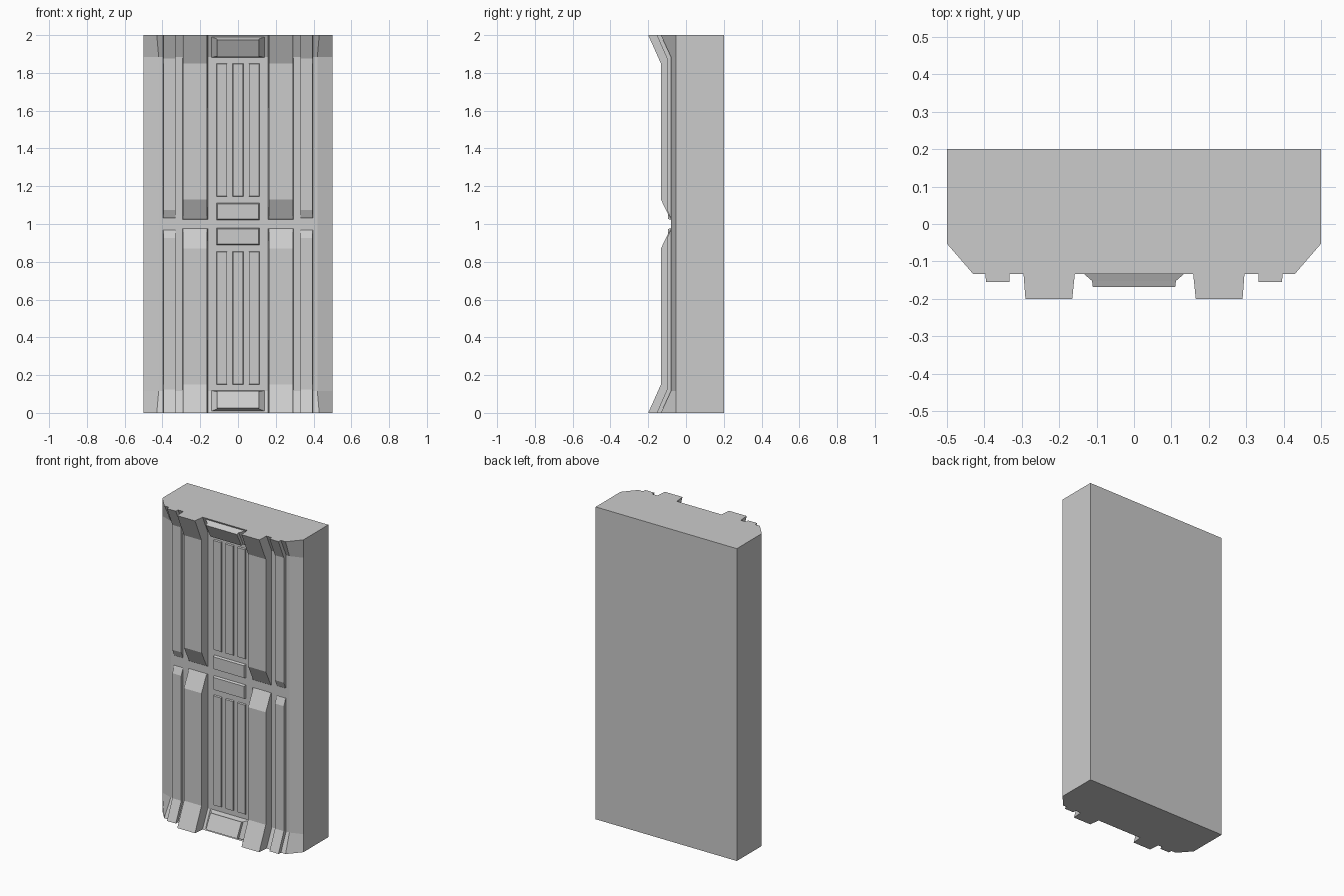
import bpy, bmesh

if "Cube" in bpy.data.objects:
    bpy.data.objects.remove(bpy.data.objects["Cube"])


def finish(name, bm):
    bmesh.ops.recalc_face_normals(bm, faces=bm.faces)
    mesh = bpy.data.meshes.new(name)
    bm.to_mesh(mesh)
    bm.free()
    obj = bpy.data.objects.new(name, mesh)
    bpy.context.collection.objects.link(obj)
    return obj


def loft(bm, rings):
    """Join equal-length closed rings and cap both ends."""
    loops = [[bm.verts.new(p) for p in ring] for ring in rings]
    n = len(loops[0])
    for a, b in zip(loops, loops[1:]):
        for i in range(n):
            j = (i + 1) % n
            bm.faces.new((a[i], a[j], b[j], b[i]))
    bm.faces.new(loops[0])
    bm.faces.new(loops[-1])


def mirrored(name, make, sides=(1,)):
    """Build a part for the lower and upper half (mirrored about z = 1)."""
    bm = bmesh.new()
    for s in sides:
        for flip in (False, True):
            rings = [[(s * x, y, 2 - z if flip else z) for x, y, z in r] for r in make]
            loft(bm, rings)
    return finish(name, bm)


# Main slab: chamfered front, flaring outwards at both ends
def section(z, x, y):
    return [(-0.5, 0.2, z), (0.5, 0.2, z), (0.5, -0.052, z),
            (x, y, z), (-x, y, z), (-0.5, -0.052, z)]


FACE = -0.08
bm = bmesh.new()
loft(bm, [section(0, 0.43, -0.133), section(0.115, 0.42, FACE),
          section(1.885, 0.42, FACE), section(2, 0.43, -0.133)])
finish("slab", bm)


# Vertical ribs: x span at the root and the crest, crest line as (y, z) points
def rib(name, root, crest, line, base):
    def side(xr, xc):
        return [(xr, y, z) for y, z in base] + [(xc, y, z) for y, z in reversed(line)]
    mirrored(name, [side(root[0], crest[0]), side(root[1], crest[1])], (1, -1))


rib("wide_ribs", (0.158, 0.295), (0.165, 0.29),
    [(-0.2, 0), (-0.133, 0.15), (-0.133, 0.87), (-0.083, 0.972)],
    [(-0.133, 0), (FACE, 0.115), (FACE, 0.975)])
rib("narrow_ribs", (0.332, 0.397), (0.332, 0.395),
    [(-0.155, 0), (-0.1, 0.125), (-0.1, 0.925), (-0.083, 0.965)],
    [(-0.133, 0), (FACE, 0.115), (FACE, 0.968)])


# Plates: rectangles in x with (y, z) lower and upper edges per layer
def plate_ring(x0, x1, low, high):
    return [(x0, *low), (x1, *low), (x1, *high), (x0, *high)]


# Tilted end plates on a tapered foot
mirrored("end_plates", [
    plate_ring(-0.14, 0.14, (-0.128, 0.01), (-0.079, 0.118)),
    plate_ring(-0.112, 0.112, (-0.152, 0.02), (-0.108, 0.112)),
    plate_ring(-0.11, 0.11, (-0.168, 0.026), (-0.122, 0.115))])

# Middle plates either side of the centre gap
mirrored("middle_plates", [
    plate_ring(-0.113, 0.113, (FACE, 0.89), (FACE, 0.978)),
    plate_ring(-0.108, 0.108, (-0.095, 0.895), (-0.095, 0.973))])

# Three slim bars in each half of the central channel
for i, x in enumerate((-0.085, 0, 0.085)):
    mirrored(f"channel_bar_{i + 1}", [
        plate_ring(x - 0.028, x + 0.028, (FACE, 0.15), (FACE, 0.855)),
        plate_ring(x - 0.026, x + 0.026, (-0.09, 0.153), (-0.09, 0.852))])
